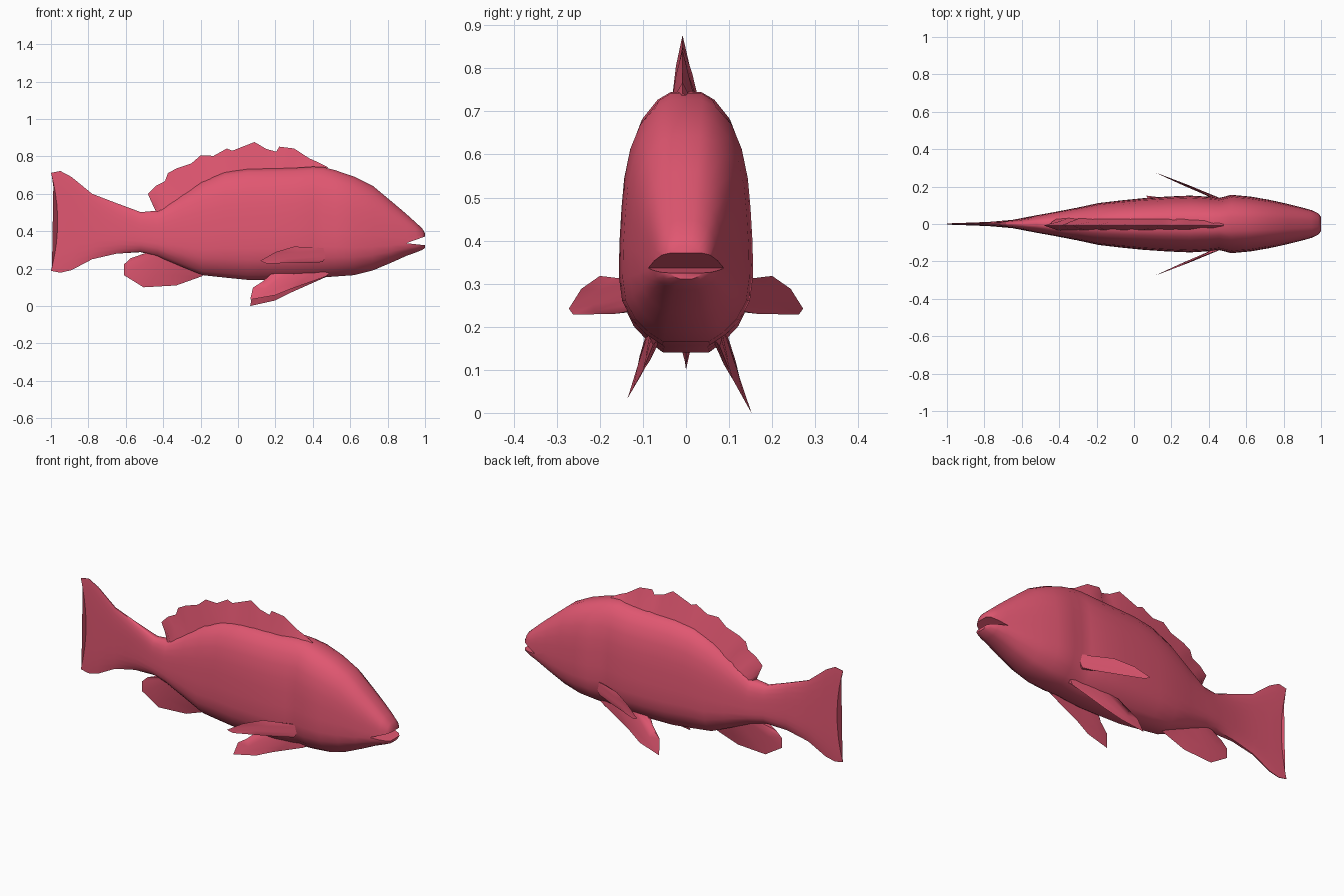
import bpy, bmesh, math
from mathutils import Vector

skin = bpy.data.materials.new("coral_red")
skin.diffuse_color = (0.75, 0.095, 0.165, 1)


def make(name, bm):
    bmesh.ops.recalc_face_normals(bm, faces=bm.faces)
    me = bpy.data.meshes.new(name)
    bm.to_mesh(me)
    bm.free()
    ob = bpy.data.objects.new(name, me)
    bpy.context.collection.objects.link(ob)
    me.materials.append(skin)
    return ob


def smooth(ob, angle=45):
    bpy.ops.object.select_all(action='DESELECT')
    ob.select_set(True)
    bpy.context.view_layer.objects.active = ob
    bpy.ops.object.shade_smooth_by_angle(angle=math.radians(angle))


def loft(name, rings):
    """Skin closed rings of equal length and cap both ends."""
    bm = bmesh.new()
    vs = [[bm.verts.new(p) for p in r] for r in rings]
    n = len(vs[0])
    for a, b in zip(vs, vs[1:]):
        for i in range(n):
            j = (i + 1) % n
            bm.faces.new((a[i], a[j], b[j], b[i]))
    bm.faces.new(vs[0])
    bm.faces.new(vs[-1])
    return make(name, bm)


def fin(name, pairs, normal, thick, fold=0.0):
    """Tapered fin: thick at the root points, sharp at the edge points."""
    n = Vector(normal).normalized()
    rings = []
    for k, (root, tip) in enumerate(pairs):
        root, tip = Vector(root), Vector(tip)
        mid = root.lerp(tip, 0.6) + n * fold * (-1) ** k
        rings.append((root + n * thick, mid + n * thick * 0.4, tip,
                      mid - n * thick * 0.4, root - n * thick))
    ob = loft(name, rings)
    smooth(ob, 50)
    return ob


# Body and tail: x, top z, bottom z, half width
stations = [
    (-1.0, 0.712, 0.188, 0.004), (-0.95, 0.722, 0.178, 0.005),
    (-0.89, 0.69, 0.192, 0.007), (-0.78, 0.60, 0.25, 0.011),
    (-0.65, 0.55, 0.28, 0.022), (-0.52, 0.502, 0.288, 0.047),
    (-0.43, 0.51, 0.265, 0.063), (-0.30, 0.595, 0.21, 0.088),
    (-0.19, 0.665, 0.165, 0.112), (-0.07, 0.715, 0.152, 0.126),
    (0.05, 0.732, 0.14, 0.138), (0.18, 0.735, 0.14, 0.147),
    (0.30, 0.738, 0.142, 0.152), (0.40, 0.745, 0.148, 0.146),
    (0.455, 0.743, 0.153, 0.139), (0.52, 0.726, 0.158, 0.156),
    (0.62, 0.692, 0.165, 0.147), (0.72, 0.643, 0.19, 0.130),
    (0.82, 0.56, 0.232, 0.108), (0.90, 0.492, 0.268, 0.088),
    (0.95, 0.447, 0.286, 0.074), (0.985, 0.415, 0.300, 0.059),
    (1.0, 0.388, 0.311, 0.040)]
# Cross-section: height fraction, width fraction
section = [(0, 0.36), (0.04, 0.58), (0.1, 0.8), (0.18, 0.95), (0.28, 1),
           (0.42, 0.99), (0.56, 0.96), (0.68, 0.92), (0.80, 0.83),
           (0.90, 0.68), (0.97, 0.45), (1, 0.24)]
rings = []
for i, (x, top, bot, w) in enumerate(stations):
    half = []
    for t, f in section:
        # hollow rear edge of the tail
        dx = 0.036 * (1 - (2 * t - 1) ** 2) if i == 0 else 0
        half.append((x + dx, w * f, bot + (top - bot) * t))
    rings.append(half + [(a, -b, c) for a, b, c in reversed(half)])
body = loft("body_and_tail", rings)

# Mouth: wedge cut out of the snout
wedge = [(0.90, 0.336), (1.08, 0.40), (1.08, 0.316)]
cutter = loft("mouth_cutter", [[(x, y, z) for x, z in wedge] for y in (-0.2, 0.2)])
cutter.hide_render = True
mod = body.modifiers.new("mouth", 'BOOLEAN')
mod.operation = 'DIFFERENCE'
mod.solver = 'EXACT'
mod.object = cutter
bpy.context.view_layer.objects.active = body
bpy.ops.object.modifier_apply(modifier=mod.name)
bpy.data.objects.remove(cutter)
smooth(body)

# Dorsal fin: root x, root z, edge x, edge z
dorsal = [
    (0.47, 0.70, 0.48, 0.742), (0.41, 0.70, 0.43, 0.768), (0.36, 0.70, 0.38, 0.79),
    (0.29, 0.70, 0.30, 0.842), (0.23, 0.70, 0.22, 0.852), (0.21, 0.70, 0.205, 0.825),
    (0.15, 0.70, 0.15, 0.84), (0.10, 0.70, 0.088, 0.877), (0.0, 0.69, -0.03, 0.83),
    (-0.03, 0.69, -0.06, 0.842), (-0.09, 0.67, -0.13, 0.803), (-0.14, 0.65, -0.20, 0.805),
    (-0.18, 0.625, -0.25, 0.762), (-0.24, 0.60, -0.33, 0.735), (-0.28, 0.57, -0.375, 0.71),
    (-0.30, 0.56, -0.39, 0.668), (-0.34, 0.54, -0.44, 0.642), (-0.37, 0.52, -0.482, 0.60),
    (-0.40, 0.50, -0.46, 0.55), (-0.42, 0.49, -0.44, 0.508)]
fin("dorsal_fin", [((a, 0, b), (c, -0.008, d)) for a, b, c, d in dorsal],
    (0, 1, 0), 0.036, 0.004)

# Anal fin
anal = [
    (-0.17, 0.19, -0.19, 0.16), (-0.28, 0.24, -0.33, 0.11), (-0.35, 0.26, -0.505, 0.10),
    (-0.41, 0.28, -0.61, 0.165), (-0.44, 0.29, -0.61, 0.222), (-0.46, 0.295, -0.575, 0.255)]
fin("anal_fin", [((a, 0, b), (c, 0, d)) for a, b, c, d in anal],
    (0, 1, 0), 0.028, 0.003)

# Paired fins
pelvic = [
    ((0.50, 0.07, 0.18), (0.47, 0.078, 0.155)), ((0.41, 0.075, 0.18), (0.29, 0.11, 0.075)),
    ((0.34, 0.078, 0.18), (0.20, 0.135, 0.03)), ((0.27, 0.08, 0.18), (0.065, 0.152, 0.0)),
    ((0.21, 0.08, 0.17), (0.08, 0.125, 0.08)), ((0.18, 0.08, 0.165), (0.15, 0.09, 0.13))]
pectoral = [
    ((0.47, 0.125, 0.31), (0.42, 0.15, 0.312)), ((0.47, 0.125, 0.30), (0.30, 0.20, 0.318)),
    ((0.47, 0.125, 0.285), (0.20, 0.243, 0.288)), ((0.465, 0.128, 0.265), (0.12, 0.272, 0.242)),
    ((0.46, 0.13, 0.25), (0.15, 0.262, 0.228)), ((0.45, 0.13, 0.235), (0.38, 0.165, 0.23))]
for side, s, drop in (("left", 1, 1.0), ("right", -1, 0.8)):
    def place(p, k=1.0):
        # one pelvic fin is held a little higher
        y = 0.07 + (p[1] - 0.07) * k if k < 1 else p[1]
        return (p[0], s * y, 0.17 + (p[2] - 0.17) * k)
    fin(side + "_pelvic_fin", [(place(a, drop), place(b, drop)) for a, b in pelvic],
        (0, 0.85 * s, 0.5), 0.016, 0.003)
    fin(side + "_pectoral_fin", [(place(a), place(b)) for a, b in pectoral],
        (0.35, 0.93 * s, 0), 0.008, 0.002)
